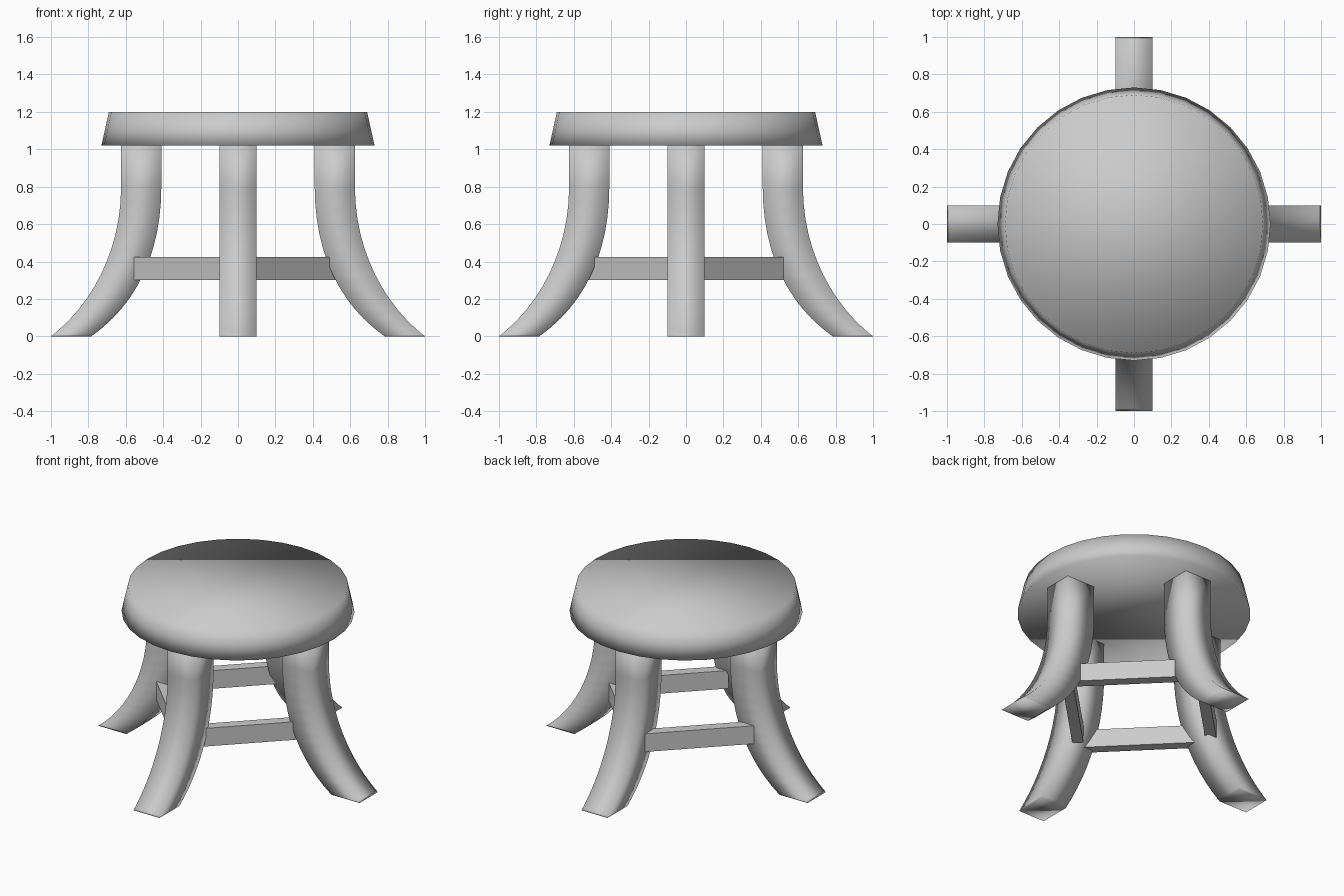
import bpy, math
from mathutils import Matrix, Vector

if "Cube" in bpy.data.objects:
    bpy.data.objects.remove(bpy.data.objects["Cube"])


def make_object(name, verts, faces, smooth=True):
    mesh = bpy.data.meshes.new(name)
    mesh.from_pydata([tuple(v) for v in verts], [], faces)
    obj = bpy.data.objects.new(name, mesh)
    bpy.context.collection.objects.link(obj)
    for p in mesh.polygons:
        p.use_smooth = smooth
    return obj


def skin(rings):
    """Bridge equal rings (listed bottom to top, counter-clockwise) and cap both ends."""
    n, m = len(rings[0]), len(rings)
    verts = [v for ring in rings for v in ring]
    faces = [(r * n + i, r * n + (i + 1) % n, (r + 1) * n + (i + 1) % n, (r + 1) * n + i)
             for r in range(m - 1) for i in range(n)]
    faces.append(tuple(reversed(range(n))))
    faces.append(tuple(range((m - 1) * n, m * n)))
    return verts, faces


def bezier(pts, t):
    a, b, c, d = (Vector(p) for p in pts)
    s = 1 - t
    return a * s**3 + b * 3 * s * s * t + c * 3 * s * t * t + d * t**3


# Seat: tapered round slab, smooth over its edges
seat_rings = []
for r, z in ((0.73, 1.02), (0.71, 1.11), (0.69, 1.2)):
    seat_rings.append([(r * math.cos(2 * math.pi * i / 32), r * math.sin(2 * math.pi * i / 32), z)
                       for i in range(32)])
make_object("seat", *skin(seat_rings))

# Legs: square section, straight at the top and flaring outward to the foot
outer = ((0.625, 0.8), (0.625, 0.45), (0.79, 0.16), (1.0, 0.0))
inner = ((0.41, 0.8), (0.41, 0.45), (0.54, 0.17), (0.785, 0.0))
steps = [1.0, 0.98] + [i / 12 for i in range(11, -1, -1)]
profile = [(bezier(inner, t), bezier(outer, t)) for t in steps]
profile.append((Vector((0.41, 1.03)), Vector((0.625, 1.03))))
HALF = 0.1
leg_rings = [[Vector((i.x, -HALF, i.y)), Vector((o.x, -HALF, o.y)),
              Vector((o.x, HALF, o.y)), Vector((i.x, HALF, i.y))] for i, o in profile]
leg_verts, leg_faces = skin(leg_rings)
for k, side in enumerate(("right", "back", "left", "front")):
    rot = Matrix.Rotation(k * math.pi / 2, 3, 'Z')
    make_object(side + "_leg", [rot @ v for v in leg_verts], leg_faces)

# Stretchers: flat bars joining neighbouring legs, frame slightly off centre
THICK = 0.07
for k, (name, reach) in enumerate((("back_right", 0.62), ("back_left", 0.69),
                                   ("front_left", 0.655), ("front_right", 0.59))):
    rot = Matrix.Rotation(math.pi / 4 + k * math.pi / 2, 3, 'Z')
    d = reach / math.sqrt(2)
    h = (reach - 0.12) / math.sqrt(2)
    rings = [[rot @ Vector(p) for p in ((d - THICK, -h, z), (d, -h, z), (d, h, z), (d - THICK, h, z))]
             for z in (0.3, 0.425)]
    make_object(name + "_stretcher", *skin(rings), smooth=False)
